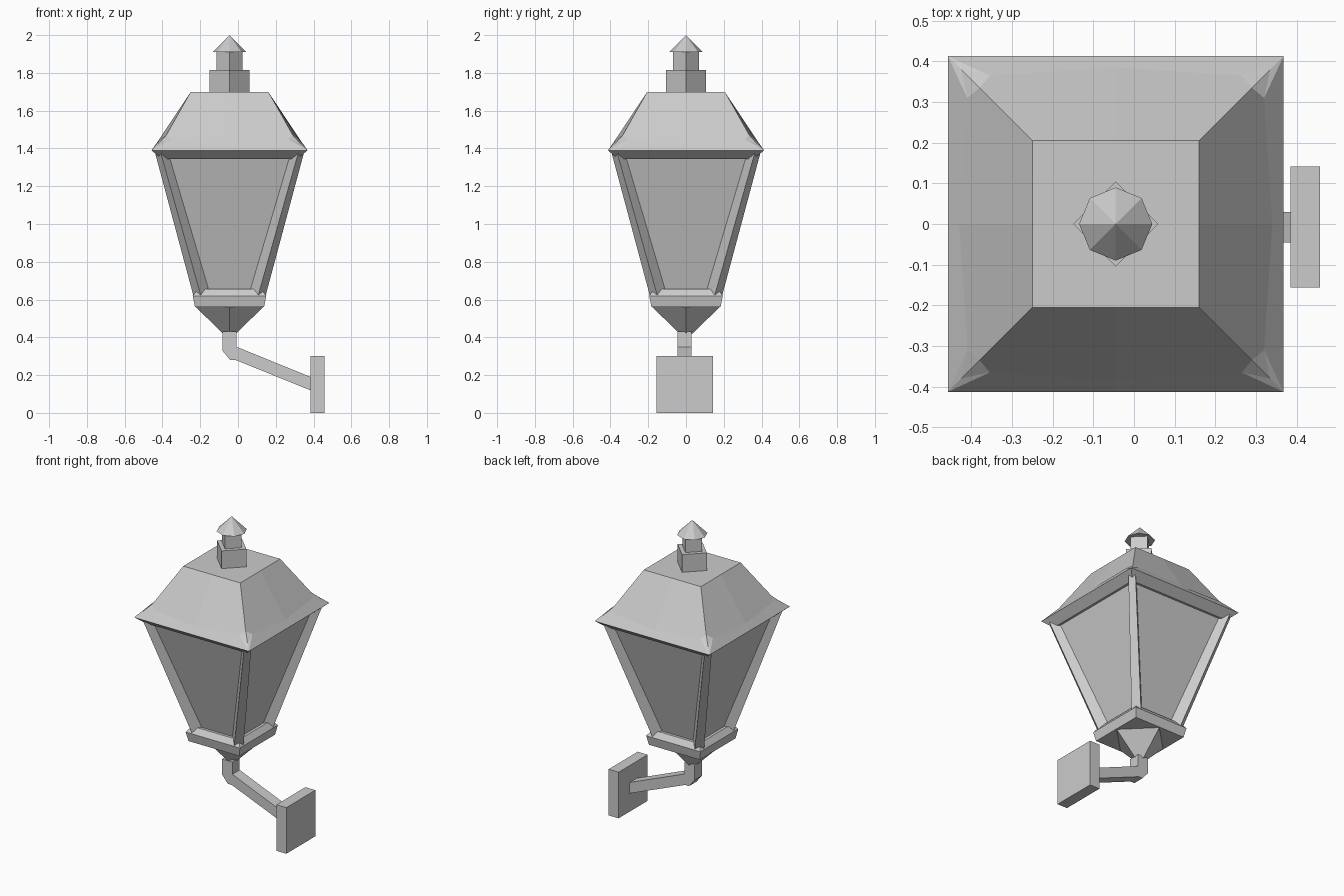
import bpy, bmesh, math
from mathutils import Vector, Matrix

if "Cube" in bpy.data.objects:
    bpy.data.objects.remove(bpy.data.objects["Cube"])

CX = -0.045  # lantern axis


def finish(name, bm, x=0.0):
    bmesh.ops.remove_doubles(bm, verts=bm.verts, dist=0.0005)
    bmesh.ops.recalc_face_normals(bm, faces=bm.faces)
    me = bpy.data.meshes.new(name)
    bm.to_mesh(me)
    bm.free()
    ob = bpy.data.objects.new(name, me)
    ob.location.x = x
    bpy.context.collection.objects.link(ob)
    return ob


def loft(name, rings, x=CX):
    """Skin a stack of equal-length point rings and cap both ends."""
    bm = bmesh.new()
    vs = [[bm.verts.new(p) for p in r] for r in rings]
    n = len(vs[0])
    for a, b in zip(vs, vs[1:]):
        for i in range(n):
            j = (i + 1) % n
            bm.faces.new((a[i], a[j], b[j], b[i]))
    bm.faces.new(vs[0])
    bm.faces.new(vs[-1])
    return finish(name, bm, x)


def ring(r, z, n=4, turn=0.0):
    return [(r * math.cos(turn + math.tau * i / n), r * math.sin(turn + math.tau * i / n), z)
            for i in range(n)]


def square(h, z):
    return ring(h * math.sqrt(2), z, 4, math.pi / 4)


def roof():
    bm = bmesh.new()
    for k in range(4):
        rot = Matrix.Rotation(k * math.pi / 2, 3, 'Z')
        for s in (1, -1):
            T, P = (.205, .205 * s, 1.70), (.335, .335 * s, 1.47)
            Q, K = (.365, .31 * s, 1.45), (.38, .38 * s, 1.42)
            O, B = (.413, .413 * s, 1.39), (.36, .36 * s, 1.345)
            T0, M, O0, B0 = (.205, 0, 1.70), (.385, 0, 1.43), (.413, 0, 1.39), (.36, 0, 1.345)
            for f in ((T0, T, P, Q, M), (P, K, Q), (Q, K, O), (M, Q, O, O0), (O0, O, B, B0),
                      (T0, T, (0, 0, 1.70)), (B0, B, (0, 0, 1.345))):
                bm.faces.new([bm.verts.new(rot @ Vector(p)) for p in f])
    return finish("roof", bm, CX)


def post_section(a, b, d, z):
    """Diagonal bar section: outer chamfer (a,b)-(b,a), sunk inward by d."""
    return [(a, b, z), (b, a, z), (b - d, a - d, z), (a - d, b - d, z)]


def box(name, x0, x1, y0, y1, z0, z1):
    return loft(name, [[(x0, y0, z), (x1, y0, z), (x1, y1, z), (x0, y1, z)] for z in (z0, z1)], 0)


# Roof, glass and collar
roof()
loft("glass", [square(.14, .62), square(.35, 1.36)])
loft("collar", [square(.183, .56), square(.195, .62), square(.168, .655)])

# Corner posts
for k in range(4):
    post = loft(f"corner_post_{k + 1}", [post_section(.183, .143, .05, .59),
                                         post_section(.395, .365, .05, 1.38)])
    post.rotation_euler.z = k * math.pi / 2

# Chimney and faceted cap
loft("chimney_base", [ring(.105, 1.69), ring(.105, 1.815)])
loft("chimney_neck", [ring(.07, 1.81), ring(.07, 1.915)])
loft("chimney_cap", [ring(.09, 1.91, 8), ring(.0004, 2.0, 8)])

# Tapered foot turned 45 degrees
loft("lantern_foot", [ring(.035, .42), ring(.18, .562)])

# Bent arm and wall plate
profile = [(-.083, .43), (-.083, .33), (-.042, .28), (-.013, .28),
           (.39, .117), (.39, .188), (-.008, .35), (-.008, .43)]
loft("arm", [[(x, y, z) for x, z in profile] for y in (-.046, .029)], 0)
box("wall_plate", .385, .457, -.156, .142, 0, .30)
